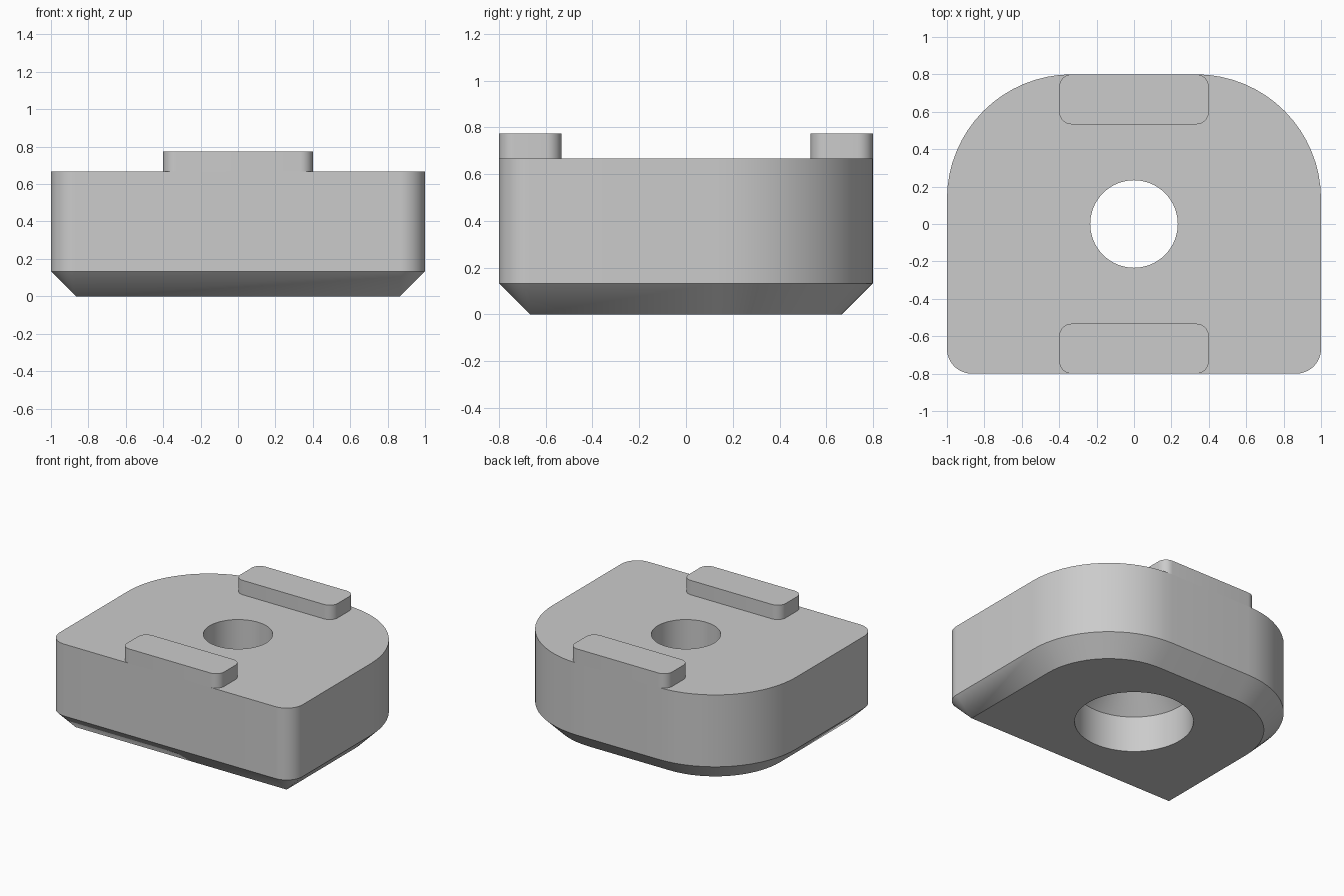
import bpy, bmesh
from math import sin, cos, pi, radians

default = bpy.data.objects.get("Cube")
if default:
    bpy.data.objects.remove(default, do_unlink=True)

TOP, CHAMFER = 0.667, 0.133

grey = bpy.data.materials.new("light_grey")
grey.use_nodes = True
grey.diffuse_color = (0.6, 0.6, 0.6, 1)
grey.node_tree.nodes["Principled BSDF"].inputs["Base Color"].default_value = (0.6, 0.6, 0.6, 1)


def outline(x0, x1, y0, y1, front_r, back_r, inset=0.0, steps=16):
    """Rounded rectangle, counter-clockwise; inset shrinks it and its radii."""
    corners = [(x1 - back_r, y1 - back_r, back_r, 0), (x0 + back_r, y1 - back_r, back_r, 1),
               (x0 + front_r, y0 + front_r, front_r, 2), (x1 - front_r, y0 + front_r, front_r, 3)]
    pts = []
    for cx, cy, r, quarter in corners:
        for i in range(steps + 1):
            a = (quarter + i / steps) * pi / 2
            pts.append((cx + (r - inset) * cos(a), cy + (r - inset) * sin(a)))
    return pts


def circle(r, n=64):
    return [(r * cos(2 * pi * i / n), r * sin(2 * pi * i / n)) for i in range(n)]


def skin(bm, sections):
    """Join stacked (points, height) sections with quads."""
    rings = [[bm.verts.new((x, y, z)) for x, y in pts] for pts, z in sections]
    for low, high in zip(rings, rings[1:]):
        n = len(low)
        for i in range(n):
            j = (i + 1) % n
            bm.faces.new((low[i], low[j], high[j], high[i]))


def cap(bm, z):
    edges = [e for e in bm.edges if e.is_boundary and all(abs(v.co.z - z) < 1e-4 for v in e.verts)]
    bmesh.ops.triangle_fill(bm, edges=edges, use_beauty=True)


def finish(bm, name):
    bmesh.ops.recalc_face_normals(bm, faces=bm.faces)
    mesh = bpy.data.meshes.new(name)
    bm.to_mesh(mesh)
    bm.free()
    mesh.materials.append(grey)
    obj = bpy.data.objects.new(name, mesh)
    bpy.context.collection.objects.link(obj)
    bpy.ops.object.select_all(action='DESELECT')
    obj.select_set(True)
    bpy.context.view_layer.objects.active = obj
    bpy.ops.object.shade_smooth_by_angle(angle=radians(30))


# Body: chamfered underside, tight front corners, wide back corners
plan = (-1, 1, -0.8, 0.8, CHAMFER, 0.667)
bm = bmesh.new()
skin(bm, [(outline(*plan, inset=CHAMFER), 0), (outline(*plan), CHAMFER), (outline(*plan), TOP)])
# Through hole: wide bore below, cone, narrow bore above
skin(bm, [(circle(0.4), 0), (circle(0.4), 0.267), (circle(0.234), 0.433), (circle(0.234), TOP)])
bmesh.ops.remove_doubles(bm, verts=bm.verts, dist=1e-4)
cap(bm, 0)
cap(bm, TOP)
finish(bm, "body")

# Raised tabs along the front and back edges
for name, y0, y1 in (("front_tab", -0.8, -0.533), ("back_tab", 0.533, 0.8)):
    bm = bmesh.new()
    shape = outline(-0.4, 0.4, y0, y1, 0.067, 0.067, steps=8)
    skin(bm, [(shape, TOP), (shape, 0.774)])
    cap(bm, TOP)
    cap(bm, 0.774)
    finish(bm, name)
